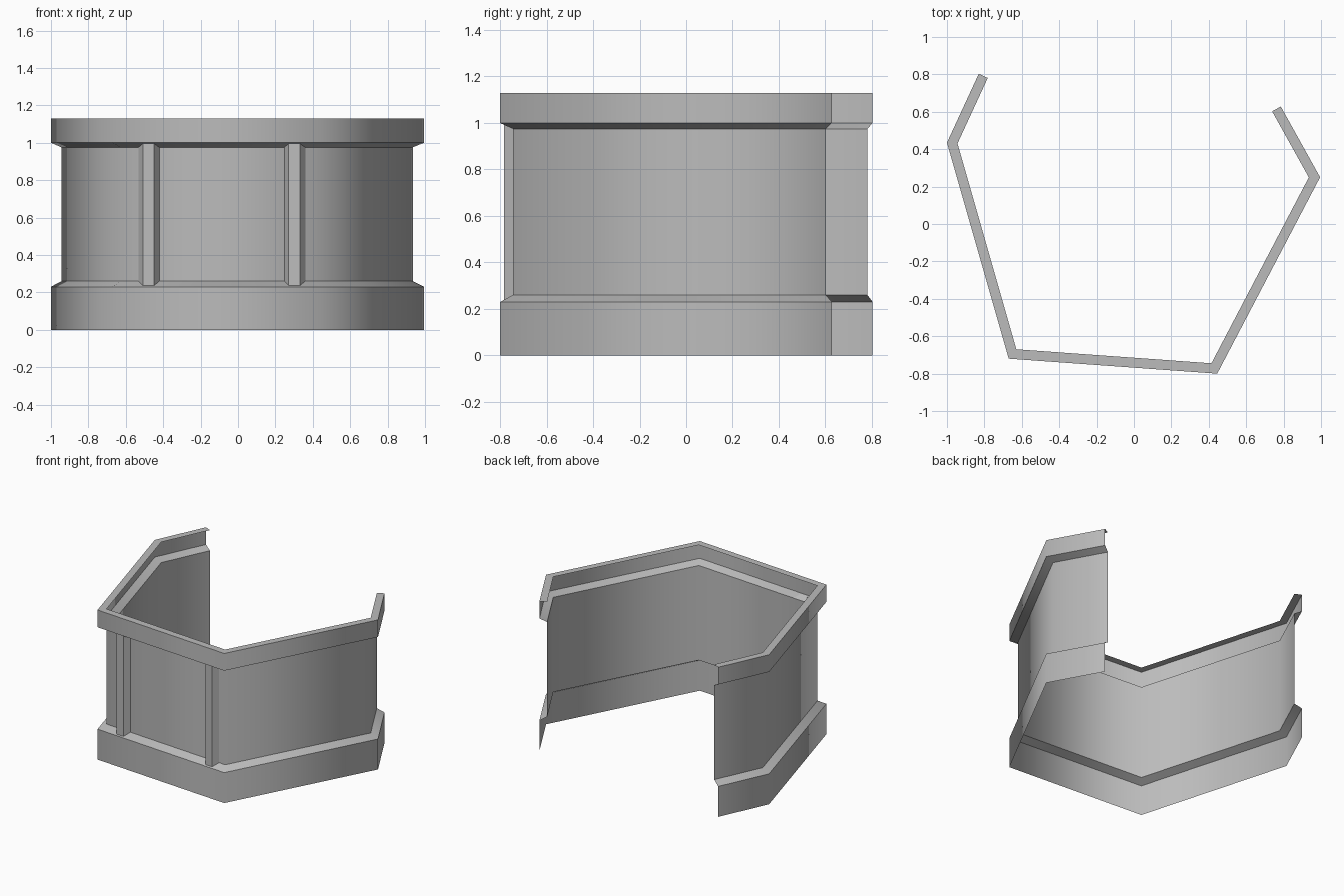
import bpy
import bmesh
from mathutils import Vector

cube = bpy.data.objects.get("Cube")
if cube:
    bpy.data.objects.remove(cube)

grey = bpy.data.materials.new("plain_grey")
grey.use_nodes = True
grey.diffuse_color = (0.5, 0.5, 0.5, 1)
grey.node_tree.nodes["Principled BSDF"].inputs["Base Color"].default_value = grey.diffuse_color

THICK = 0.053
# Outer footprint, running counterclockwise from the back right end
PATH = [Vector(p) for p in ((-0.83, 0.803), (-1, 0.435), (-0.67, -0.72),
                            (0.445, -0.8), (0.995, 0.25), (0.785, 0.628))]
# Wall section: (inward offset, height), from the foot to the top lip
SECTION = [(0, 0), (0, 0.23), (THICK, 0.26), (THICK, 0.975),
           (0, 1.0), (0, 1.13), (THICK, 1.13)]


def inward(a, b):
    d = (b - a).normalized()
    return Vector((-d.y, d.x))


def mitre(i):
    """Inward direction at a footprint corner, scaled for even wall depth."""
    sides = [inward(PATH[j], PATH[j + 1]) for j in (i - 1, i) if 0 <= j < len(PATH) - 1]
    if len(sides) == 1:
        return sides[0]
    total = sides[0] + sides[1]
    return total / (1 + sides[0].dot(sides[1]))


def finish(name, bm):
    mesh = bpy.data.meshes.new(name)
    bm.to_mesh(mesh)
    bm.free()
    mesh.materials.append(grey)
    ob = bpy.data.objects.new(name, mesh)
    bpy.context.collection.objects.link(ob)
    return ob


# Wall with base skirt, recessed panels and top rim, swept along the footprint
bm = bmesh.new()
rings = []
for i, p in enumerate(PATH):
    m = mitre(i)
    rings.append([bm.verts.new((*(p + m * off), z)) for off, z in SECTION])
for r, s in zip(rings, rings[1:]):
    for k in range(len(SECTION) - 1):
        bm.faces.new((r[k], s[k], s[k + 1], r[k + 1])).smooth = True
# Lengthwise edges stay crisp, corners shade softly
for ring_a, ring_b in zip(rings, rings[1:]):
    for a, b in zip(ring_a, ring_b):
        bm.edges.get((a, b)).smooth = False
finish("wall", bm)


# Tapered posts on the front panel, fitted between the base and rim slopes
def post(name, x):
    a, b = PATH[2], PATH[3]
    along = (b - a).normalized()
    n = inward(a, b)
    centre = a + along * ((x - a.x) / along.x)
    bm = bmesh.new()
    loops = []
    for wall_z, front_z in ((0.26, 0.236), (0.975, 0.998)):
        loops.append([bm.verts.new((*(centre + along * u + n * off), z))
                      for u, off, z in ((-0.056, THICK, wall_z), (-0.03, 0.01, front_z),
                                        (0.03, 0.01, front_z), (0.056, THICK, wall_z))])
    low, high = loops
    for k in range(3):
        bm.faces.new((low[k], low[k + 1], high[k + 1], high[k]))
    bm.faces.new(low[::-1])
    bm.faces.new(high)
    finish(name, bm)


post("right_post", -0.48)
post("left_post", 0.30)
